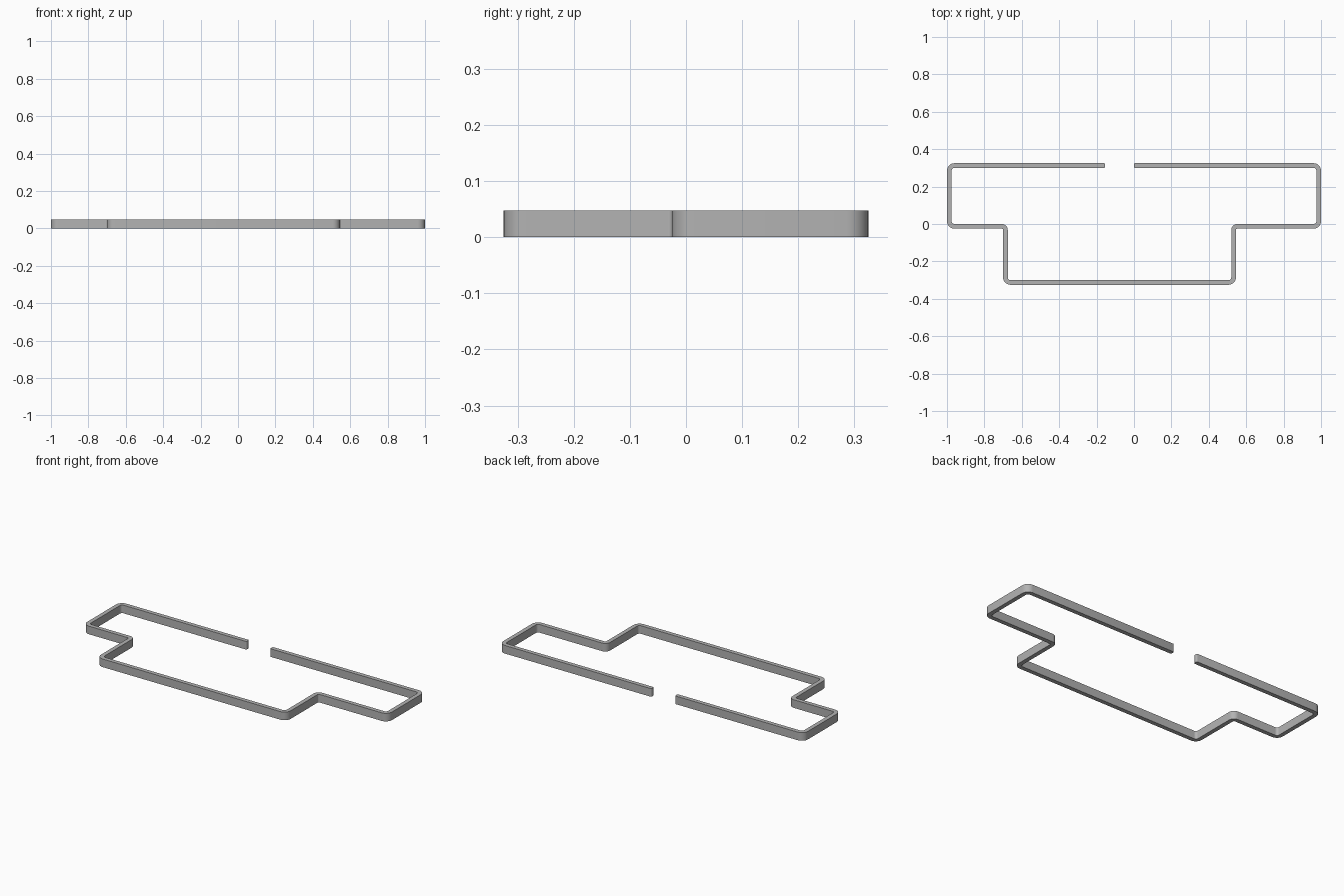
import bpy, bmesh, math
from mathutils import Vector

if "Cube" in bpy.data.objects:
    bpy.data.objects.remove(bpy.data.objects["Cube"], do_unlink=True)

HEIGHT = 0.048
HALF = 0.0125          # half of the wall thickness
BEND, STEP_BEND = 0.0275, 0.02   # centreline radii of outward and inward bends
SEGMENTS = 8

# Centreline of the bent strip, running clockwise from one side of the gap
X, Y = 1 - HALF, 0.325 - HALF
path = [Vector(p) for p in (
    (0, Y), (X, Y), (X, -HALF), (0.5325, -HALF), (0.5325, -Y),
    (-0.6875, -Y), (-0.6875, -HALF), (-X, -HALF), (-X, Y), (-0.155, Y))]


def left_of(d):
    return Vector((-d.y, d.x))


def rounded_rail(points):
    """Return (point, left normal) pairs with every corner turned into an arc."""
    first = (points[1] - points[0]).normalized()
    rail = [(points[0], left_of(first))]
    for before, corner, after in zip(points, points[1:], points[2:]):
        d_in = (corner - before).normalized()
        d_out = (after - corner).normalized()
        turn = 1 if d_in.cross(d_out) > 0 else -1
        radius = STEP_BEND if turn > 0 else BEND
        centre = corner - d_in * radius + d_out * radius
        for i in range(SEGMENTS + 1):
            a = math.pi / 2 * i / SEGMENTS
            n = left_of(d_in * math.cos(a) + d_out * math.sin(a))
            rail.append((centre - n * radius * turn, n))
    last = (points[-1] - points[-2]).normalized()
    rail.append((points[-1], left_of(last)))
    return rail


# Sweep a rectangular section along the rail
bm = bmesh.new()
rings = []
for p, n in rounded_rail(path):
    a, b = p + n * HALF, p - n * HALF
    rings.append([bm.verts.new((q.x, q.y, z))
                  for q, z in ((a, 0), (b, 0), (b, HEIGHT), (a, HEIGHT))])
for r, s in zip(rings, rings[1:]):
    for i in range(4):
        j = (i + 1) % 4
        bm.faces.new((r[i], r[j], s[j], s[i]))
for ring in (rings[0], rings[-1]):
    bm.faces.new(ring)

# Soften the upright edges of the two free ends
end_edges = [bm.edges.get((ring[i], ring[j]))
             for ring in (rings[0], rings[-1]) for i, j in ((0, 3), (1, 2))]
bmesh.ops.bevel(bm, geom=end_edges, offset=0.006, segments=3, profile=0.5,
                affect='EDGES')
bmesh.ops.recalc_face_normals(bm, faces=bm.faces)

mesh = bpy.data.meshes.new("bent_strip")
bm.to_mesh(mesh)
bm.free()
strip = bpy.data.objects.new("bent_strip", mesh)
bpy.context.collection.objects.link(strip)

# Plain grey
grey = bpy.data.materials.new("grey")
grey.use_nodes = True
colour = (0.45, 0.45, 0.45, 1)
grey.diffuse_color = colour
grey.node_tree.nodes["Principled BSDF"].inputs["Base Color"].default_value = colour
mesh.materials.append(grey)

# Smooth bends, sharp rims
bpy.ops.object.select_all(action='DESELECT')
strip.select_set(True)
bpy.context.view_layer.objects.active = strip
bpy.ops.object.shade_smooth_by_angle(angle=math.radians(35))
